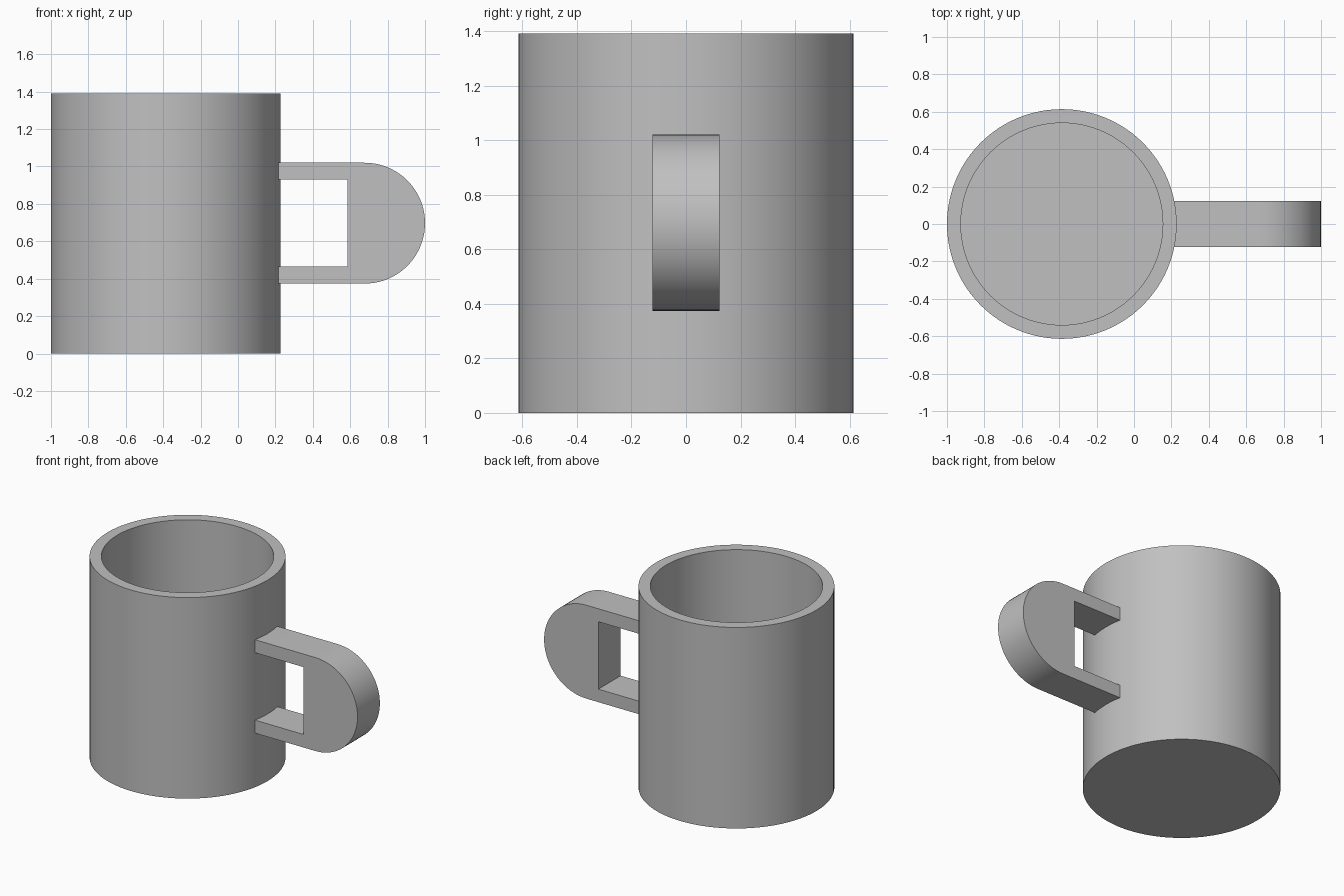
import bpy, bmesh, math
from mathutils import Vector

cube = bpy.data.objects.get("Cube")
if cube:
    bpy.data.objects.remove(cube, do_unlink=True)

# Overall sizes
CENTRE_X, RADIUS, HEIGHT, WALL = -0.386, 0.614, 1.39, 0.074
GRIP_Z, GRIP_R, GRIP_HALF_WIDTH, BAR = 0.697, 0.323, 0.122, 0.09
ROOT_X, HOLE_X = 0.19, 0.585
SEGMENTS = 96

grey = bpy.data.materials.new("plain_grey")
grey.use_nodes = True
colour = (0.53, 0.53, 0.53, 1)
grey.diffuse_color = colour
grey.node_tree.nodes["Principled BSDF"].inputs["Base Color"].default_value = colour


def finish(name, bm):
    bmesh.ops.recalc_face_normals(bm, faces=bm.faces[:])
    mesh = bpy.data.meshes.new(name)
    bm.to_mesh(mesh)
    bm.free()
    mesh.materials.append(grey)
    obj = bpy.data.objects.new(name, mesh)
    bpy.context.collection.objects.link(obj)
    bpy.ops.object.select_all(action="DESELECT")
    obj.select_set(True)
    bpy.context.view_layer.objects.active = obj
    bpy.ops.object.shade_smooth_by_angle(angle=math.radians(30))
    return obj


# Mug body: stacked rings from the underside, over the rim, down to the inner floor
bm = bmesh.new()
inner = RADIUS - WALL
rings = []
for r, z in ((RADIUS, 0), (RADIUS, HEIGHT), (inner, HEIGHT), (inner, WALL)):
    angles = [math.tau * i / SEGMENTS for i in range(SEGMENTS)]
    rings.append([bm.verts.new((CENTRE_X + r * math.cos(a), r * math.sin(a), z))
                  for a in angles])
for low, high in zip(rings, rings[1:]):
    for i in range(SEGMENTS):
        j = (i + 1) % SEGMENTS
        bm.faces.new((low[i], low[j], high[j], high[i]))
bm.faces.new(rings[0])
bm.faces.new(rings[-1])
finish("mug_body", bm)

# Handle: two bars running into a solid rounded grip, extruded across y
top, bottom = GRIP_Z + GRIP_R, GRIP_Z - GRIP_R
arc_x = 1 - GRIP_R
outline = [(ROOT_X, bottom)]
STEPS = 40
for i in range(STEPS + 1):
    a = math.pi * (i / STEPS - 0.5)
    outline.append((arc_x + GRIP_R * math.cos(a), GRIP_Z + GRIP_R * math.sin(a)))
outline += [(ROOT_X, top), (ROOT_X, top - BAR), (HOLE_X, top - BAR),
            (HOLE_X, bottom + BAR), (ROOT_X, bottom + BAR)]
bm = bmesh.new()
side = bm.faces.new([bm.verts.new((x, -GRIP_HALF_WIDTH, z)) for x, z in outline])
grown = bmesh.ops.extrude_face_region(bm, geom=[side], use_keep_orig=True)
moved = [g for g in grown["geom"] if isinstance(g, bmesh.types.BMVert)]
bmesh.ops.translate(bm, verts=moved, vec=Vector((0, 2 * GRIP_HALF_WIDTH, 0)))
finish("handle", bm)
